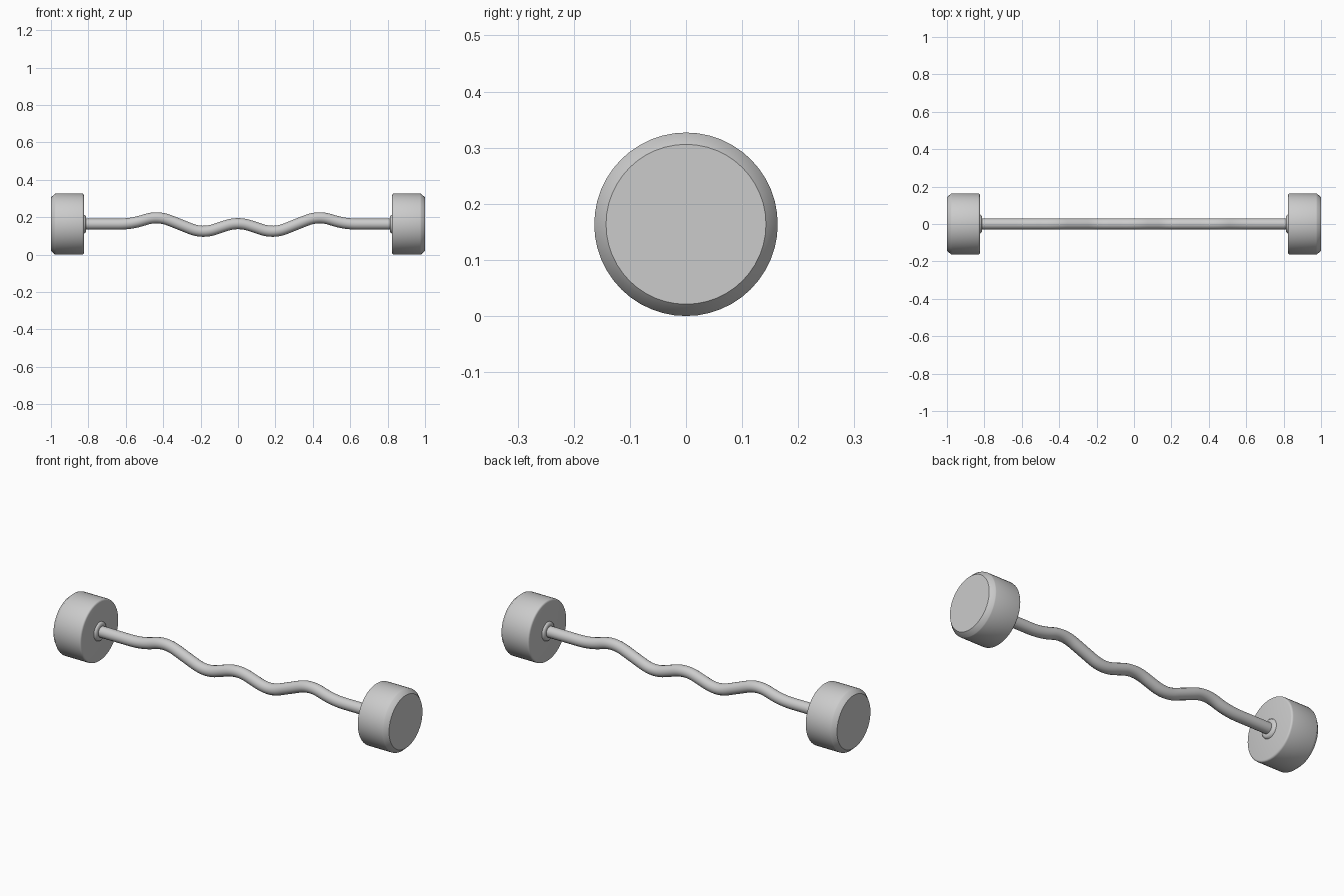
import bpy, bmesh, math
from mathutils import Vector

if "Cube" in bpy.data.objects:
    bpy.data.objects.remove(bpy.data.objects["Cube"])

AXIS_Z = 0.1635  # height of the bar axis


def lathe(name, profile, side, steps=48):
    """Spin (x, radius) points about the bar axis; side mirrors in x."""
    bm = bmesh.new()
    verts = [bm.verts.new((side * x, 0, r)) for x, r in profile]
    edges = [bm.edges.new(p) for p in zip(verts, verts[1:])]
    bmesh.ops.spin(bm, geom=verts + edges, cent=(0, 0, 0), axis=(1, 0, 0),
                   angle=math.tau, steps=steps, use_duplicate=False)
    bmesh.ops.remove_doubles(bm, verts=bm.verts, dist=1e-5)
    bmesh.ops.recalc_face_normals(bm, faces=bm.faces)
    me = bpy.data.meshes.new(name)
    bm.to_mesh(me)
    bm.free()
    ob = bpy.data.objects.new(name, me)
    ob.location.z = AXIS_Z
    bpy.context.collection.objects.link(ob)
    bpy.ops.object.select_all(action='DESELECT')
    ob.select_set(True)
    bpy.context.view_layer.objects.active = ob
    bpy.ops.object.shade_smooth_by_angle(angle=math.radians(35))
    return ob


# Weights: rounded inner rim, chamfered outer rim; collars flare into them
weight = [(0.824, 0), (0.824, 0.154), (0.8255, 0.1595), (0.829, 0.1625),
          (0.834, 0.1635), (0.974, 0.1635), (0.979, 0.162),
          (1.0, 0.1425), (1.0, 0)]
collar = [(0.812, 0.027), (0.812, 0.036), (0.814, 0.043), (0.818, 0.048),
          (0.826, 0.051)]
for label, side in (("left", -1), ("right", 1)):
    lathe(label + "_weight", weight, side)
    lathe(label + "_collar", collar, side, 32)

# Bar: zigzag path with rounded corners, symmetric about the middle
half = [(0.19, -0.050), (0.43, 0.045), (0.57, 0.0), (0.83, 0.0)]
path = [(-x, z) for x, z in reversed(half)] + [(0, 0.013)] + half
path = [Vector((x, 0, z)) for x, z in path]
points = [path[0]]
for a, b, c in zip(path, path[1:], path[2:]):
    p = b + (a - b).normalized() * 0.068
    q = b + (c - b).normalized() * 0.068
    for i in range(9):
        t = i / 8
        points.append(p * (1 - t) ** 2 + b * 2 * t * (1 - t) + q * t * t)
points.append(path[-1])

curve = bpy.data.curves.new("curl_bar", 'CURVE')
curve.dimensions = '3D'
curve.bevel_depth = 0.0295
curve.bevel_resolution = 6
spline = curve.splines.new('POLY')
spline.points.add(len(points) - 1)
for sp, co in zip(spline.points, points):
    sp.co = (*co, 1)
spline.use_smooth = True
bar = bpy.data.objects.new("curl_bar", curve)
bar.location.z = AXIS_Z
bpy.context.collection.objects.link(bar)
